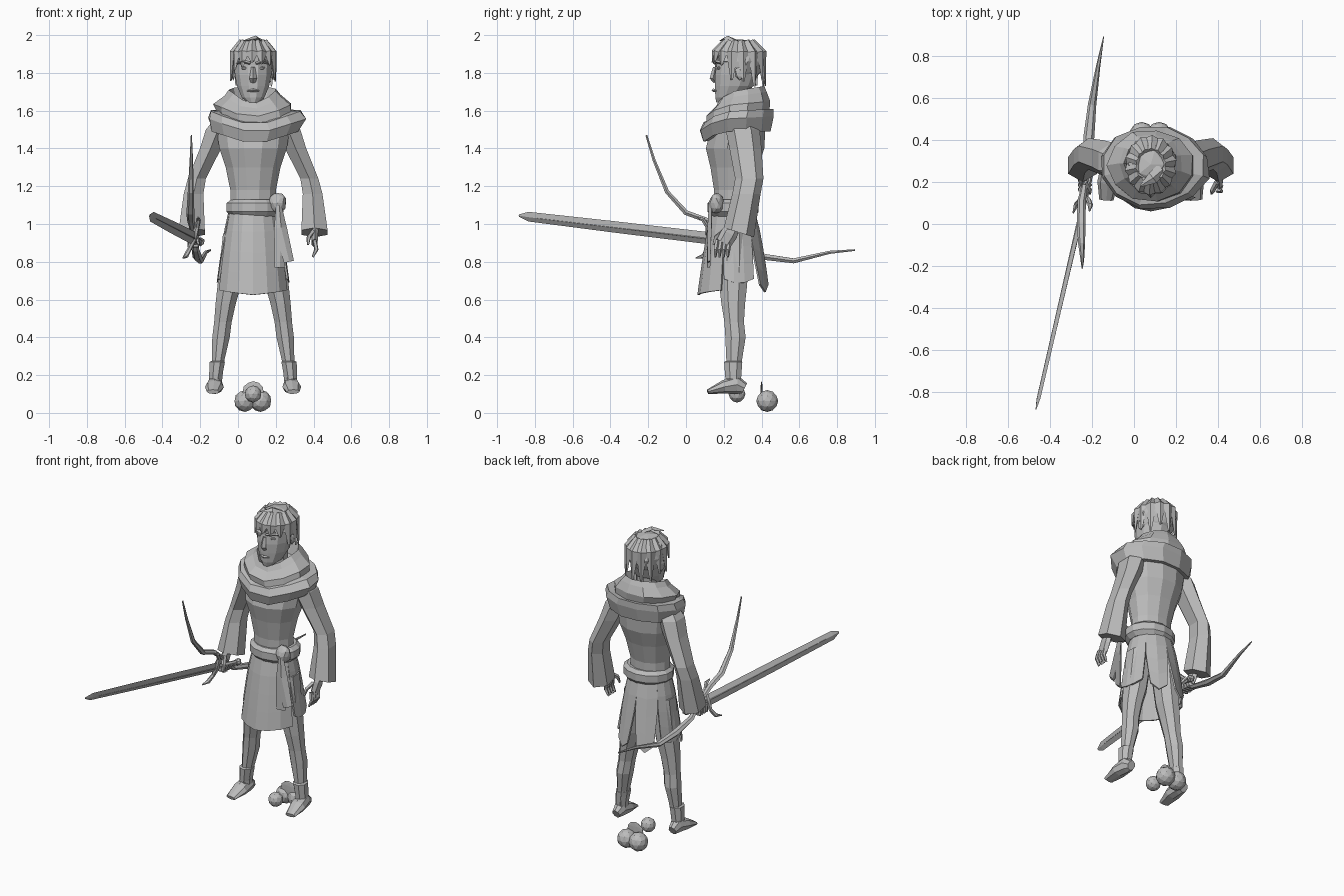
import bpy, bmesh, random
from math import sin, cos, radians, pi
from mathutils import Vector, Matrix

random.seed(4)
cube = bpy.data.objects.get("Cube")
if cube:
    bpy.data.objects.remove(cube)

grey = bpy.data.materials.new("plain_grey")
grey.use_nodes = True
grey.diffuse_color = (0.5, 0.5, 0.5, 1)
grey.node_tree.nodes["Principled BSDF"].inputs["Base Color"].default_value = (0.5, 0.5, 0.5, 1)
CX = 0.08   # body axis


def finish(name, bm, thick=0):
    bmesh.ops.recalc_face_normals(bm, faces=bm.faces)
    me = bpy.data.meshes.new(name)
    bm.to_mesh(me)
    bm.free()
    me.materials.append(grey)
    ob = bpy.data.objects.new(name, me)
    bpy.context.collection.objects.link(ob)
    if thick:
        mod = ob.modifiers.new("cloth", "SOLIDIFY")
        mod.thickness = thick


def skin(name, rings):
    """Join rings of points with quads and cap both ends."""
    bm = bmesh.new()
    vs = [[bm.verts.new(p) for p in ring] for ring in rings]
    n = len(vs[0])
    for a, b in zip(vs, vs[1:]):
        for i in range(n):
            j = (i + 1) % n
            bm.faces.new((a[i], a[j], b[j], b[i]))
    bm.faces.new(vs[0])
    bm.faces.new(vs[-1])
    finish(name, bm)


def loft(name, rows, n=8, dip=0, rough=0):
    """Rows of (x, y, z, rx, ry, tilt); tilt raises the front edge."""
    rings = []
    for x, y, z, rx, ry, *tilt in rows:
        ring = []
        for i in range(n):
            a = 2 * pi * (i + .5) / n
            k = 1 + random.uniform(-rough, rough)
            dz = -sin(a) * (tilt[0] if tilt else 0) - dip * max(0, -sin(a)) ** 3
            ring.append((x + rx * k * cos(a), y + ry * k * sin(a), z + dz))
        rings.append(ring)
    skin(name, rings)


def tube(name, pts, sizes, side, n=6):
    """Sweep an ellipse along pts; first half-size lies along side."""
    pts = [Vector(p) for p in pts]
    rings = []
    for i, p in enumerate(pts):
        t = (pts[min(i + 1, len(pts) - 1)] - pts[max(i - 1, 0)]).normalized()
        s = Vector(side)
        s = (s - t * s.dot(t)).normalized()
        u = t.cross(s)
        w, h = sizes[i]
        rings.append([p + s * w * cos(2 * pi * k / n) + u * h * sin(2 * pi * k / n) for k in range(n)])
    skin(name, rings)


def ball(name, pos, r, sub=2, rough=0):
    bm = bmesh.new()
    bmesh.ops.create_icosphere(bm, subdivisions=sub, radius=1)
    for v in bm.verts:
        v.co = Vector(pos) + (Matrix.Diagonal(r) @ v.co) * (1 + random.uniform(-rough, rough))
    finish(name, bm)


# Torso and belt
loft("torso", [(CX, .25, 1.06, .125, .105), (CX, .25, 1.18, .125, .105), (CX, .255, 1.3, .15, .13),
               (CX, .26, 1.4, .185, .16), (CX, .275, 1.5, .2, .15), (CX, .28, 1.58, .13, .1)], 12)
loft("belt", [(.09, .25, 1.04, .13, .115), (.09, .25, 1.065, .155, .135),
              (.09, .25, 1.11, .155, .135), (.09, .25, 1.13, .13, .115)], 14)
ball("belt_knot", (.21, .16, 1.11), (.045, .04, .055), 2, .08)
for i, (x, z) in enumerate(((.27, .8), (.22, .77))):
    tube(f"sash_tail_{i}", [(.215, .13, 1.1), (.225, .125, .98), (x, .12, z)],
         [(.015, .01), (.035, .012), (.028, .006)], (1, .3, 0), 4)


# Skirt made of split panels that flare toward the hem
def panel(name, a0, a1, hem, point, gap):
    bm = bmesh.new()
    rows, cols = 4, max(2, round((a1 - a0) / 22))
    grid = []
    for r in range(rows + 1):
        t = r / rows
        g = gap * max(0, t - .4)
        row = []
        for c in range(cols + 1):
            u = c / cols
            a = radians(a0 + g + (a1 - a0 - 2 * g) * u)
            z = 1.07 + (hem - point * (1 - abs(2 * u - 1)) - 1.07) * t
            k = t ** .8
            row.append(bm.verts.new((CX + (.13 + .063 * k) * cos(a), .25 + (.115 + .075 * k) * sin(a), z)))
        grid.append(row)
    for a, b in zip(grid, grid[1:]):
        for i in range(cols):
            bm.faces.new((a[i], a[i + 1], b[i + 1], b[i]))
    finish(name, bm, .01)


panel("skirt_front", 200, 340, .65, .025, 0)
panel("skirt_left", 340, 400, .71, .03, 8)
panel("skirt_right", 140, 200, .71, .03, 8)
panel("skirt_back_left", 40, 90, .68, .04, 16)
panel("skirt_back_right", 90, 140, .68, .04, 16)

# Layered cowl around the neck
loft("cowl_lower", [(.09, .27, 1.5, .15, .13), (.09, .27, 1.49, .235, .18), (.1, .27, 1.56, .265, .2, -.01),
                    (.09, .28, 1.6, .245, .19, -.01), (.09, .28, 1.6, .16, .13)], 12, dip=.06, rough=.03)
loft("cowl_upper", [(.09, .28, 1.58, .14, .12), (.09, .275, 1.58, .2, .165, -.01), (.08, .28, 1.635, .205, .17, -.015),
                    (.08, .29, 1.68, .155, .14, -.02), (.08, .29, 1.71, .125, .125, -.02),
                    (.08, .29, 1.64, .095, .095)], 11, dip=.05, rough=.04)

# Head
loft("neck", [(CX, .29, 1.5, .065, .065), (CX, .29, 1.74, .06, .065)])
loft("head", [(CX, .195, 1.642, .03, .035), (CX, .225, 1.67, .062, .072), (CX, .255, 1.73, .088, .105),
              (CX, .267, 1.79, .1, .117), (CX, .27, 1.84, .103, .112), (CX, .275, 1.89, .103, .12),
              (CX, .28, 1.95, .08, .1)], 12)
tube("nose", [(CX, .155, 1.83), (CX, .143, 1.77), (CX, .155, 1.75)],
     [(.01, .012), (.02, .018), (.014, .008)], (1, 0, 0), 4)
tube("mouth", [(CX - .03, .162, 1.705), (CX, .145, 1.708), (CX + .03, .162, 1.705)],
     [(.004, .006), (.009, .009), (.004, .006)], (0, 0, 1), 4)
for s, side in ((1, "left"), (-1, "right")):
    tube(f"{side}_brow", [(CX + s * .015, .152, 1.85), (CX + s * .05, .158, 1.862), (CX + s * .085, .195, 1.85)],
         [(.007, .01), (.01, .012), (.005, .008)], (0, 0, 1), 4)
    ball(f"{side}_eye", (CX + s * .045, .175, 1.825), (.02, .012, .01), 1)
    ball(f"{side}_ear", (CX + s * .105, .285, 1.8), (.014, .028, .04), 1)

# Hair: rough cap, open over the face, with overlapping locks
bm = bmesh.new()
bmesh.ops.create_icosphere(bm, subdivisions=2, radius=1)
for v in bm.verts:
    k = 1 + random.uniform(-.06, .06)
    v.co = Vector((CX + v.co.x * .118 * k, .285 + v.co.y * .132 * k, 1.86 + v.co.z * .125 * k))
gone = [f for f in bm.faces if f.calc_center_median().z < 1.76
        or (f.calc_center_median().y < .27 and f.calc_center_median().z < 1.88)]
bmesh.ops.delete(bm, geom=gone, context="FACES")
finish("hair_cap", bm, .012)
for i in range(14):
    a = radians(-170 + i * 360 / 14)
    front = max(0, -sin(a))
    low = 1.74 + .12 * front + random.uniform(-.015, .025)
    d = Vector((cos(a), sin(a), 0))
    c = Vector((CX, .28, 0))
    tube(f"hair_lock_{i}", [c + Vector((d.x * .06, d.y * .07, 1.965)), c + Vector((d.x * .108, d.y * .128, 1.91)),
                            c + Vector((d.x * .12, d.y * .14, low))],
         [(.025, .018), (.034, .018), (.006, .004)], (-d.y, d.x, 0), 4)
tube("hair_tuft", [(.13, .26, 1.96), (.09, .22, 1.985), (.03, .18, 1.97)],
     [(.03, .015), (.03, .012), (.004, .003)], (0, 1, 0), 4)

# Arms, legs and feet, mirrored about the body axis
for s, side in ((1, "left"), (-1, "right")):
    def X(d):
        return CX + s * d
    loft(f"{side}_sleeve", [(X(.15), .29, 1.57, .05, .06), (X(.185), .3, 1.5, .075, .09),
                            (X(.225), .315, 1.4, .065, .085), (X(.298), .335, 1.24, .055, .075),
                            (X(.315), .32, 1.16, .06, .075), (X(.325), .28, .955, .08, .08, .025)], 6)
    loft(f"{side}_leg", [(X(.09), .25, .95, .075, .09), (X(.125), .25, .68, .068, .08), (X(.145), .25, .58, .058, .068),
                         (X(.16), .255, .48, .05, .056), (X(.17), .262, .4, .05, .058),
                         (X(.185), .255, .28, .036, .045), (X(.197), .25, .13, .03, .04)])
    loft(f"{side}_boot_cuff", [(X(.2), .25, .18, .036, .045), (X(.19), .25, .27, .044, .052),
                               (X(.188), .25, .275, .035, .042)])
    tube(f"{side}_foot", [(X(.2), .31, .13), (X(.2), .27, .15), (X(.205), .2, .137), (X(.212), .115, .112)],
         [(.026, .03), (.04, .05), (.05, .036), (.034, .012)], (1, 0, 0), 8)
    tube(f"{side}_palm", [(X(.325), .26, 1.0), (X(.328), .23, .95), (X(.325), .2, .9)],
         [(.03, .02), (.045, .02), (.042, .018)], (0, 1, .3))
    for i in range(4):
        y = .165 + i * .022
        if s > 0:   # relaxed, slightly curled
            pts = [(X(.325), y, .915), (X(.335), y - .008, .865), (X(.315), y - .01, .825)]
        else:       # closed round the grip
            pts = [(X(.335), y, .93), (X(.34), y, .885), (X(.295), y, .885), (X(.285), y, .92)]
        tube(f"{side}_finger_{i}", pts, [(.012, .012)] * (len(pts) - 1) + [(.006, .006)], (0, 1, 0), 5)
    tube(f"{side}_thumb", [(X(.315), .2, .96), (X(.295), .16, .93), (X(.29), .145, .89)],
         [(.015, .013), (.014, .012), (.006, .006)], (0, 1, 0), 5)

# Sword held forward in the right hand
hilt, tip = Vector((-.235, .12, .925)), Vector((-.468, -.885, 1.045))
across = Vector((.35, 0, 1))
at = hilt.lerp
tube("sword_blade", [hilt, at(tip, .5), at(tip, .95), tip],
     [(.034, .01), (.032, .01), (.027, .008), (.006, .002)], across, 4)
tube("sword_ridge", [hilt, at(tip, .9)], [(.008, .014), (.005, .009)], across, 4)
grip_end = hilt - (tip - hilt) * .16
tube("sword_grip", [hilt, grip_end], [(.016, .014), (.014, .012)], across)
ball("sword_pommel", grip_end, (.024, .024, .024), 1)
u, f = across.normalized(), (tip - hilt).normalized()
tube("sword_guard", [hilt + u * k + f * b for k, b in ((-.12, .07), (-.105, .03), (-.06, .005), (0, 0),
                                                     (.06, .005), (.1, .03), (.11, .06))],
     [(.004, .004), (.013, .012), (.012, .012), (.02, .018), (.012, .012), (.013, .012), (.004, .004)], (1, .2, -.3))

# Bow held beside the sword
bow = [(-.247, -.21, 1.47), (-.247, -.17, 1.34), (-.25, -.1, 1.17), (-.252, 0, 1.06), (-.25, .11, 1.02),
       (-.235, .19, .95), (-.225, .27, .865), (-.215, .42, .825), (-.2, .57, .805), (-.17, .76, .85), (-.145, .895, .862)]
wide = (.003, .009, .016, .021, .02, .014, .02, .026, .02, .01, .002)
tube("bow", bow, [(w, .004 + w * .55) for w in wide], (1, 0, 0))

# Stacked balls by the feet
ball("ball_left", (.12, .43, .063), (.058,) * 3)
ball("ball_right", (.037, .43, .063), (.058,) * 3)
ball("ball_small", (CX, .27, .1), (.045,) * 3)
ball("ball_disc", (CX, .4, .11), (.058, .006, .058))
